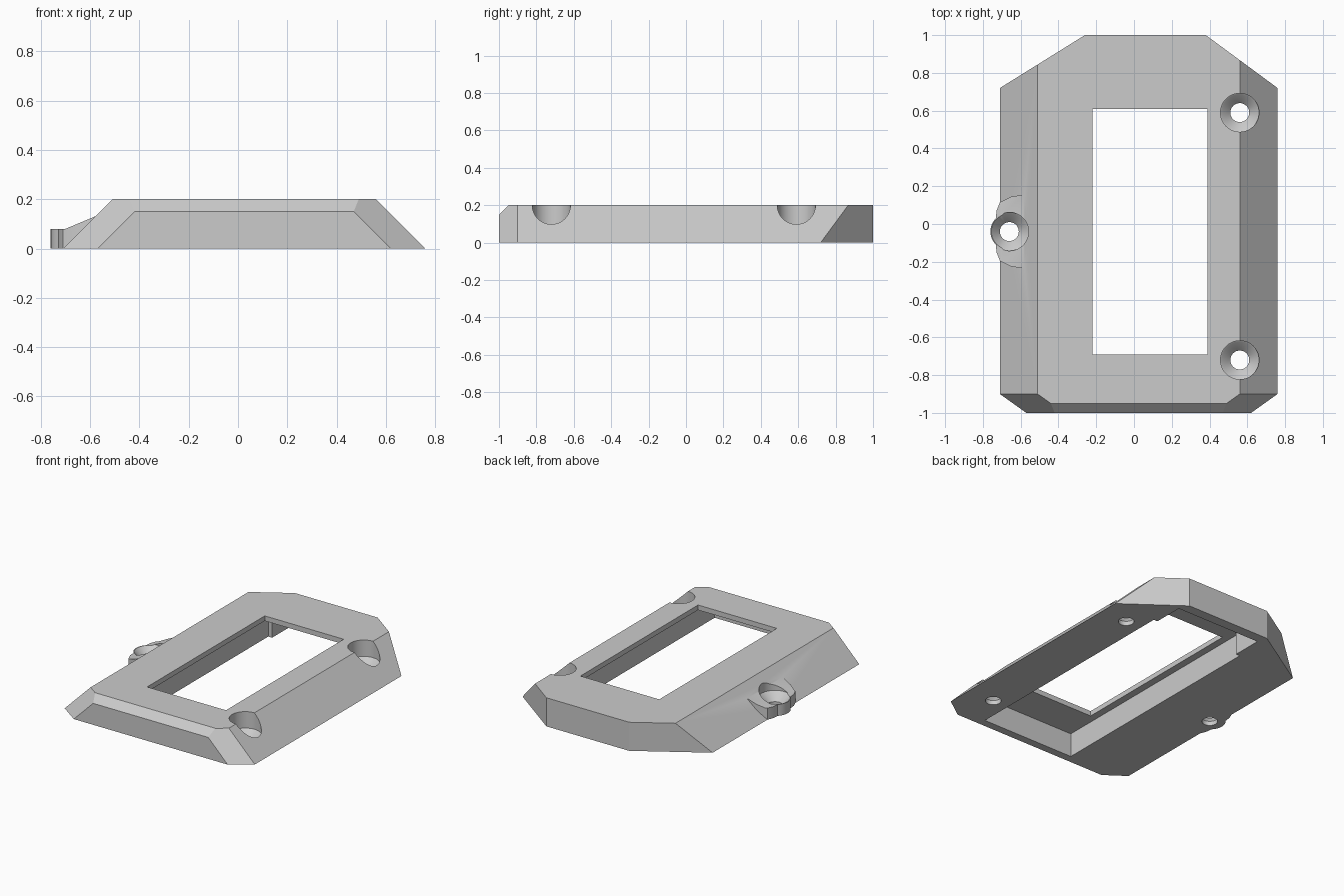
import bpy, bmesh, math
from mathutils import Vector

cube = bpy.data.objects.get("Cube")
if cube:
    bpy.data.objects.remove(cube, do_unlink=True)

grey = bpy.data.materials.new("plain_grey")
grey.use_nodes = True
grey.diffuse_color = (0.6, 0.6, 0.6, 1)
grey.node_tree.nodes["Principled BSDF"].inputs["Base Color"].default_value = (0.6, 0.6, 0.6, 1)


def make_object(name, bm):
    bmesh.ops.recalc_face_normals(bm, faces=bm.faces)
    mesh = bpy.data.meshes.new(name)
    bm.to_mesh(mesh)
    bm.free()
    obj = bpy.data.objects.new(name, mesh)
    bpy.context.collection.objects.link(obj)
    return obj


def prism(points, offset):
    """Closed solid from a flat outline pushed along an offset."""
    bm = bmesh.new()
    face = bm.faces.new([bm.verts.new(p) for p in points])
    top = bmesh.ops.extrude_face_region(bm, geom=[face])["geom"]
    moved = [v for v in top if isinstance(v, bmesh.types.BMVert)]
    bmesh.ops.translate(bm, verts=moved, vec=offset)
    return bm


def slice_off(bm, point, normal):
    geom = bm.verts[:] + bm.edges[:] + bm.faces[:]
    cut = bmesh.ops.bisect_plane(bm, geom=geom, plane_co=point,
                                 plane_no=Vector(normal).normalized(), clear_outer=True)
    edges = [e for e in cut["geom_cut"] if isinstance(e, bmesh.types.BMEdge)]
    bmesh.ops.edgeloop_fill(bm, edges=edges)


def combine(target, tool, operation):
    tool.hide_render = True
    mod = target.modifiers.new(operation, "BOOLEAN")
    mod.operation, mod.solver, mod.object = operation, "EXACT", tool
    bpy.context.view_layer.update()
    graph = bpy.context.evaluated_depsgraph_get()
    mesh = bpy.data.meshes.new_from_object(target.evaluated_get(graph))
    target.modifiers.clear()
    target.data = mesh
    bpy.data.objects.remove(tool, do_unlink=True)


# Frame body: sloped-side bar with trimmed ends
section = [(-0.71, -1, 0), (0.76, -1, 0), (0.56, -1, 0.2), (-0.51, -1, 0.2)]
bm = prism(section, (0, 2, 0))
slice_off(bm, (0, -1, 0.15), (0, -1, 1))
slice_off(bm, (-0.57, -1, 0), (-0.1, -0.14, 0.1))
slice_off(bm, (0.62, -1, 0), (0.1, -0.14, 0.1))
slice_off(bm, (-0.26, 1, 0), (-0.28, 0.45, 0))
slice_off(bm, (0.38, 1, 0), (0.28, 0.38, 0))
frame = make_object("frame_body", bm)

# Side screw tab with flared, rising shoulders
TAB = Vector((-0.66, -0.04, 0))
flare = [(-0.55, 0.2), (-0.65, 0.185), (-0.71, 0.155), (-0.728, 0.11)]
arc = [(TAB.x + 0.1 * math.cos(a), 0.1 * math.sin(a))
       for a in (math.radians(135 + 5 * i) for i in range(19))]
outline = flare + arc + [(x, -y) for x, y in reversed(flare)]
bm = prism([(x, y + TAB.y, 0) for x, y in outline], (0, 0, 0.08))
bmesh.ops.bisect_plane(bm, geom=bm.verts[:] + bm.edges[:] + bm.faces[:],
                       plane_co=(-0.7, 0, 0), plane_no=(1, 0, 0))
for v in bm.verts:
    if v.co.z > 0.04:
        v.co.z += max(0, v.co.x + 0.7) * 0.42
combine(frame, make_object("screw_tab", bm), "UNION")

# Underside pocket, slightly narrower at the back
pocket = [(-0.27, -0.945), (0.44, -0.945), (0.44, 0.72), (0.41, 0.72),
          (0.41, 0.93), (-0.24, 0.93), (-0.24, 0.72), (-0.27, 0.72)]
bm = prism([(x, y, -0.1) for x, y in pocket], (0, 0, 0.265))
combine(frame, make_object("pocket_cutter", bm), "DIFFERENCE")

# Display window
window = [(-0.22, -0.69), (0.39, -0.69), (0.39, 0.61), (-0.22, 0.61)]
bm = prism([(x, y, 0.1) for x, y in window], (0, 0, 0.2))
combine(frame, make_object("window_cutter", bm), "DIFFERENCE")

# Countersunk screw holes, each a lathed cutter
SIDES = 48
bore = [(0.05, -0.1), (0.05, 0.03), (0.095, 0.08), (0.102, 0.085), (0.102, 0.3)]
for x, y in ((0.56, 0.59), (0.56, -0.72), (TAB.x, TAB.y)):
    bm = bmesh.new()
    rings = []
    for r, z in bore:
        angles = [math.tau * i / SIDES for i in range(SIDES)]
        rings.append([bm.verts.new((x + r * math.cos(a), y + r * math.sin(a), z)) for a in angles])
    for low, high in zip(rings, rings[1:]):
        for i in range(SIDES):
            j = (i + 1) % SIDES
            bm.faces.new((low[i], low[j], high[j], high[i]))
    bm.faces.new(rings[0])
    bm.faces.new(rings[-1])
    combine(frame, make_object("hole_cutter", bm), "DIFFERENCE")

# Finish: one colour, smooth bores with sharp edges
frame.data.materials.clear()
frame.data.materials.append(grey)
for poly in frame.data.polygons:
    poly.material_index = 0
bpy.context.view_layer.objects.active = frame
frame.select_set(True)
bpy.ops.object.shade_smooth_by_angle(angle=math.radians(25))
